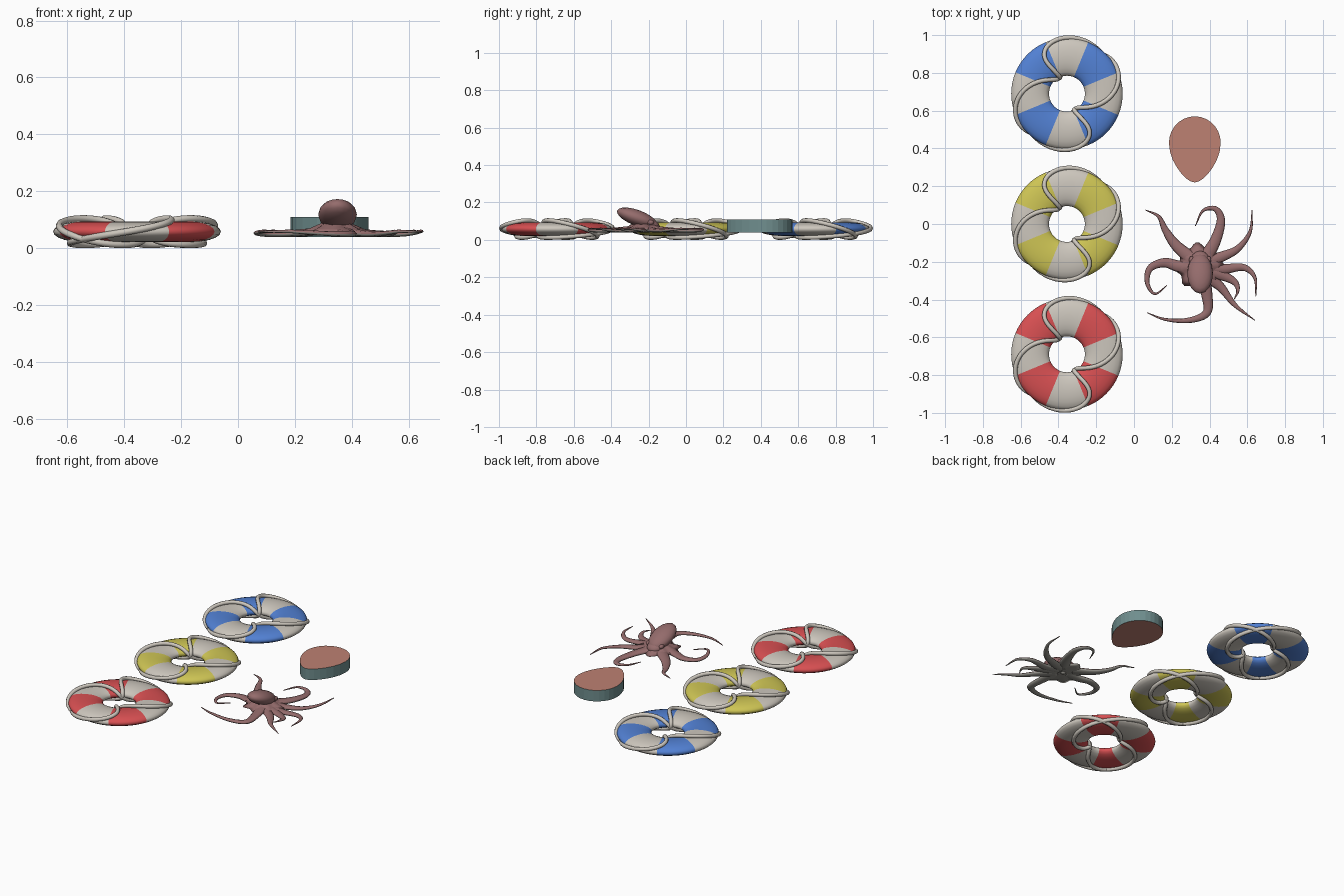
import bpy, bmesh, math
from mathutils import Vector, Matrix

if "Cube" in bpy.data.objects:
    bpy.data.objects.remove(bpy.data.objects["Cube"])

def mat(name, rgb):
    m = bpy.data.materials.new(name)
    m.diffuse_color = (*rgb, 1)
    m.use_nodes = True
    m.node_tree.nodes["Principled BSDF"].inputs["Base Color"].default_value = m.diffuse_color
    return m

WHITE = mat("off_white", (.61, .57, .51))
RED = mat("red", (.69, .08, .085))
YELLOW = mat("yellow", (.62, .56, .09))
BLUE = mat("blue", (.085, .22, .66))
CORAL = mat("coral", (.51, .22, .17))
TEAL = mat("grey_teal", (.16, .27, .27))
SKIN = mat("dusty_pink", (.30, .15, .15))
BELLY = mat("belly_grey", (.30, .29, .26))

def finish(bm, name, mats, smooth=True):
    bmesh.ops.recalc_face_normals(bm, faces=bm.faces[:])
    me = bpy.data.meshes.new(name)
    bm.to_mesh(me)
    bm.free()
    for m in mats:
        me.materials.append(m)
    for p in me.polygons:
        p.use_smooth = smooth
    ob = bpy.data.objects.new(name, me)
    bpy.context.collection.objects.link(ob)
    return ob

def skin_loops(bm, loops, closed=False):
    """Bridge successive vertex loops; returns (loop index, face) pairs."""
    out, n = [], len(loops[0])
    for i in range(len(loops) if closed else len(loops) - 1):
        a, b = loops[i], loops[(i + 1) % len(loops)]
        for j in range(n):
            k = (j + 1) % n
            out.append((i, bm.faces.new((a[j], a[k], b[k], b[j]))))
    return out

# ---- swim rings ----
ZC, MAJOR = .058, .195

def torus_point(c, theta, phi, a, b):
    r = MAJOR + a * math.cos(phi)
    return Vector((c[0] + r * math.cos(theta), c[1] + r * math.sin(theta), ZC + b * math.sin(phi)))

def swim_ring(c, colour, name):
    bm, n, m = bmesh.new(), 64, 20
    start = math.radians(22.5)
    loops = [[bm.verts.new(torus_point(c, start + math.tau * i / n, math.tau * j / m, .1, .036))
              for j in range(m)] for i in range(n)]
    for i, f in skin_loops(bm, loops, True):
        f.material_index = (i // 8 + 1) % 2      # eight equal stripes
    finish(bm, name + "_ring", [WHITE, colour])

def rope(c, theta_of, name):
    cu = bpy.data.curves.new(name, 'CURVE')
    cu.dimensions = '3D'
    cu.bevel_depth = .012
    cu.bevel_resolution = 2
    n = 128
    sp = cu.splines.new('POLY')
    sp.points.add(n - 1)
    for i in range(n):
        phi = 2 * math.tau * i / n
        p = torus_point(c, math.radians(theta_of(phi)), phi, .103, .046)
        sp.points[i].co = (*p, 1)
    sp.use_cyclic_u = True
    cu.materials.append(WHITE)
    ob = bpy.data.objects.new(name, cu)
    bpy.context.collection.objects.link(ob)

for y, colour, name in ((.69, BLUE, "blue"), (0, YELLOW, "yellow"), (-.69, RED, "red")):
    c = (-.355, y)
    swim_ring(c, colour, name)
    # two ropes winding in opposite directions
    rope(c, lambda p: 31 - math.degrees(p) / 2, name + "_rope_long")
    rope(c, lambda p: 53.5 + math.degrees(p) / 2 + 29.5 * math.cos(p) + 24 * math.sin(p),
         name + "_rope_short")

# ---- egg-shaped float board ----
bm = bmesh.new()
loops = [[], []]
N = 28
for i in range(N):
    t = math.tau * (i + .0) / N + math.pi / 2
    s, co = math.sin(t), math.cos(t)
    x = .322 + .137 * co * (1 if s > 0 else 1 - .3 * s * s)
    y = .43 + (.14 if s > 0 else .21) * s
    for lp, z in zip(loops, (.04, .11)):
        lp.append(bm.verts.new((x, y, z)))
skin_loops(bm, loops)
for lp in loops:
    bm.faces.new(lp).material_index = 1
finish(bm, "egg_float", [TEAL, CORAL], False)

# ---- octopus ----
def paint_belly(ob):
    for p in ob.data.polygons:
        p.material_index = 1 if p.normal.z < -.35 else 0

def spline(pts, steps=7):
    """Catmull-Rom samples through 2D points."""
    p = [Vector(q) for q in pts]
    p = [2 * p[0] - p[1]] + p + [2 * p[-1] - p[-2]]
    out = []
    for i in range(1, len(p) - 2):
        a, b, c, d = p[i - 1:i + 3]
        for k in range(steps):
            t = k / steps
            out.append(.5 * (2 * b + (c - a) * t + (2 * a - 5 * b + 4 * c - d) * t * t
                             + (3 * b - a - 3 * c + d) * t ** 3))
    return out + [p[-2]]

def arm(pts, name):
    path = spline(pts)
    bm, loops, n = bmesh.new(), [], len(path)
    for i, p in enumerate(path):
        t = i / (n - 1)
        d = (path[min(i + 1, n - 1)] - path[max(i - 1, 0)]).normalized()
        side = Vector((-d.y, d.x))
        w = .002 + .036 * (1 - t) ** 1.15
        h = .002 + .013 * (1 - t) ** .8
        z = .064 - .012 * math.sin(math.pi * min(1, t * 1.3)) - .006 * t
        loops.append([bm.verts.new((p.x + side.x * w * math.cos(a), p.y + side.y * w * math.cos(a),
                                    z + h * math.sin(a)))
                      for a in (math.tau * j / 8 for j in range(8))])
    skin_loops(bm, loops)
    bm.faces.new(loops[0])
    bm.faces.new(loops[-1])
    paint_belly(finish(bm, name, [SKIN, BELLY]))

ARMS = {
    "arm_back_left": [(.31, -.19), (.22, -.11), (.165, -.03), (.13, .04), (.06, .075)],
    "arm_back": [(.37, -.19), (.43, -.09), (.46, .02), (.43, .08), (.365, .07), (.325, -.01)],
    "arm_back_right": [(.37, -.21), (.46, -.175), (.55, -.13), (.615, -.04), (.625, .075)],
    "arm_right": [(.37, -.23), (.465, -.24), (.58, -.23), (.64, -.285), (.645, -.385)],
    "arm_right_short": [(.37, -.25), (.46, -.27), (.53, -.305), (.55, -.35), (.53, -.4)],
    "arm_front_right": [(.36, -.26), (.455, -.33), (.535, -.43), (.64, -.51)],
    "arm_front_left": [(.36, -.26), (.385, -.37), (.385, -.47), (.29, -.51), (.165, -.505), (.07, -.47)],
    "arm_left_curl": [(.32, -.23), (.24, -.225), (.16, -.205), (.085, -.235), (.07, -.31),
                      (.11, -.37), (.175, -.325)],
}
for name, pts in ARMS.items():
    arm(pts, name)

# web skirt, scalloped between the arms
bm = bmesh.new()
loops = []
for r, z in ((.02, .05), (.09, .05), (.118, .057), (.09, .068), (.05, .088), (.02, .1)):
    loops.append([])
    for j in range(48):
        a = math.tau * j / 48
        q = r * (1 + .1 * math.cos(8 * (a - math.radians(50))) * min(1, r / .09))
        loops[-1].append(bm.verts.new((.345 + q * math.cos(a), -.225 + q * math.sin(a), z)))
skin_loops(bm, loops)
bm.faces.new(loops[0])
bm.faces.new(loops[-1])
paint_belly(finish(bm, "web_skirt", [SKIN, BELLY]))

def blob(name, centre, size, tilt, m, u=16, v=10):
    bm = bmesh.new()
    bmesh.ops.create_uvsphere(bm, u_segments=u, v_segments=v, radius=1)
    M = (Matrix.Translation(centre) @ Matrix.Rotation(math.radians(tilt), 4, 'X')
         @ Matrix.Diagonal((*size, 1)))
    bmesh.ops.transform(bm, matrix=M, verts=bm.verts)
    return finish(bm, name, [m])

blob("mantle", (.35, -.262, .118), (.068, .113, .042), -20, SKIN)
blob("neck", (.35, -.2, .085), (.052, .06, .03), -15, SKIN)
for s in (-1, 1):
    blob("eye_bump", (.35 + s * .045, -.19, .094), (.014, .02, .014), 0, SKIN, 10, 6)
blob("mouth", (.345, -.225, .05), (.016, .016, .008), 0, BELLY, 12, 6)
